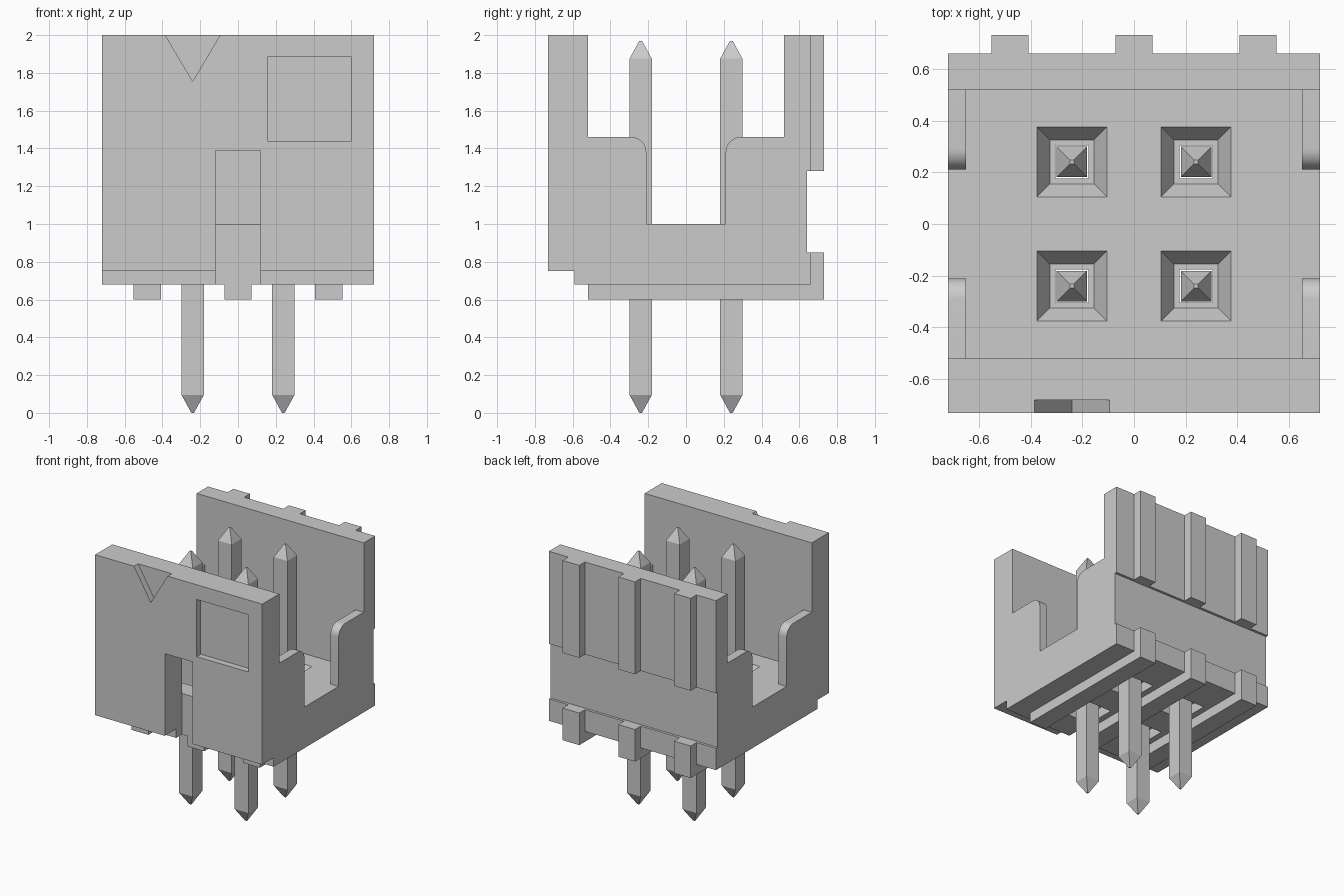
import bpy, bmesh, math
from mathutils import Vector

if "Cube" in bpy.data.objects:
    bpy.data.objects.remove(bpy.data.objects["Cube"], do_unlink=True)

grey = bpy.data.materials.new("light grey")
grey.use_nodes = True
colour = (0.6, 0.6, 0.6, 1)
grey.diffuse_color = colour
for node in grey.node_tree.nodes:
    if node.type == 'BSDF_PRINCIPLED':
        node.inputs["Base Color"].default_value = colour


def finish(name, bm):
    bmesh.ops.recalc_face_normals(bm, faces=bm.faces)
    mesh = bpy.data.meshes.new(name)
    bm.to_mesh(mesh)
    bm.free()
    mesh.materials.append(grey)
    obj = bpy.data.objects.new(name, mesh)
    bpy.context.collection.objects.link(obj)
    return obj


def prism(name, points, vector):
    """Extrude a closed outline along a vector."""
    bm = bmesh.new()
    face = bm.faces.new([bm.verts.new(p) for p in points])
    new = bmesh.ops.extrude_face_region(bm, geom=[face])["geom"]
    verts = [g for g in new if isinstance(g, bmesh.types.BMVert)]
    bmesh.ops.translate(bm, verts=verts, vec=Vector(vector))
    return finish(name, bm)


def side_prism(name, profile, x0, x1):
    """Extrude a y-z outline across x."""
    return prism(name, [(x0, y, z) for y, z in profile], (x1 - x0, 0, 0))


def box(name, x0, x1, y0, y1, z0, z1):
    return side_prism(name, [(y0, z0), (y1, z0), (y1, z1), (y0, z1)], x0, x1)


def square_stack(name, x, y, sections):
    """Loft square sections given as (half width, height)."""
    bm = bmesh.new()
    rings = [[bm.verts.new((x + sx * h, y + sy * h, z))
              for sx, sy in ((-1, -1), (1, -1), (1, 1), (-1, 1))]
             for h, z in sections]
    bm.faces.new(rings[0])
    bm.faces.new(rings[-1])
    for a, b in zip(rings, rings[1:]):
        for i in range(4):
            j = (i + 1) % 4
            bm.faces.new((a[i], a[j], b[j], b[i]))
    return finish(name, bm)


def select(obj):
    bpy.ops.object.select_all(action='DESELECT')
    obj.select_set(True)
    bpy.context.view_layer.objects.active = obj


def cut(target, cutter):
    cutter.hide_render = True
    mod = target.modifiers.new("cut", 'BOOLEAN')
    mod.operation = 'DIFFERENCE'
    mod.solver = 'EXACT'
    mod.object = cutter
    select(target)
    bpy.ops.object.modifier_apply(modifier=mod.name)
    bpy.data.objects.remove(cutter, do_unlink=True)


# Housing: side outline with the rounded notch between the tall walls
r = 0.08
arc = [(0.29 + r * math.cos(math.radians(a)), 1.38 + r * math.sin(math.radians(a)))
       for a in range(90, 181, 10)]
notch = arc + [(0.21, 1.0)]
outline = [(-0.73, 0.75), (-0.59, 0.75), (-0.59, 0.68), (0.66, 0.68),
           (0.66, 0.85), (0.64, 0.85), (0.64, 1.28), (0.66, 1.28),
           (0.66, 2), (0.52, 2), (0.52, 1.46)]
outline += notch + [(-y, z) for y, z in reversed(notch)]
outline += [(-0.52, 1.46), (-0.52, 2), (-0.73, 2)]
housing = side_prism("housing", outline, -0.72, 0.72)

# Cavity, front key slot, square recess and triangular pin mark
cut(housing, box("cavity_cutter", -0.65, 0.65, -0.52, 0.52, 1.0, 2.2))
cut(housing, box("slot_cutter", -0.12, 0.12, -0.9, -0.52, 0.6, 1.39))
cut(housing, box("recess_cutter", 0.155, 0.6, -0.9, -0.68, 1.44, 1.885))
k = 0.145 / 0.245
top = 2.1
half = (top - 1.755) * k
cut(housing, prism("mark_cutter",
                   [(-0.24, -0.9, 1.755), (-0.24 + half, -0.9, top),
                    (-0.24 - half, -0.9, top)], (0, 0.22, 0)))

# Pins in countersunk holes
hole = [(0.12, 0.6), (0.12, 0.76), (0.064, 0.76), (0.064, 0.92),
        (0.085, 0.92), (0.1475, 1.02)]
pin = [(0.007, 0), (0.059, 0.095), (0.059, 1.875), (0.007, 1.97)]
for x, side in ((-0.24, "right"), (0.24, "left")):
    for y, end in ((-0.24, "front"), (0.24, "back")):
        cut(housing, square_stack("hole_cutter", x, y, hole))
        square_stack(f"pin_{end}_{side}", x, y, pin)

select(housing)
bpy.ops.object.shade_smooth_by_angle(angle=math.radians(30))

# Ribs under the floor that turn up the back, with matching ribs above
foot = [(-0.52, 0.6), (0.73, 0.6), (0.73, 0.85), (0.66, 0.85),
        (0.66, 0.68), (-0.52, 0.68)]
for x, side in ((-0.48, "right"), (0, "middle"), (0.48, "left")):
    side_prism(f"foot_rib_{side}", foot, x - 0.072, x + 0.072)
    box(f"back_rib_{side}", x - 0.072, x + 0.072, 0.66, 0.73, 1.28, 2)
